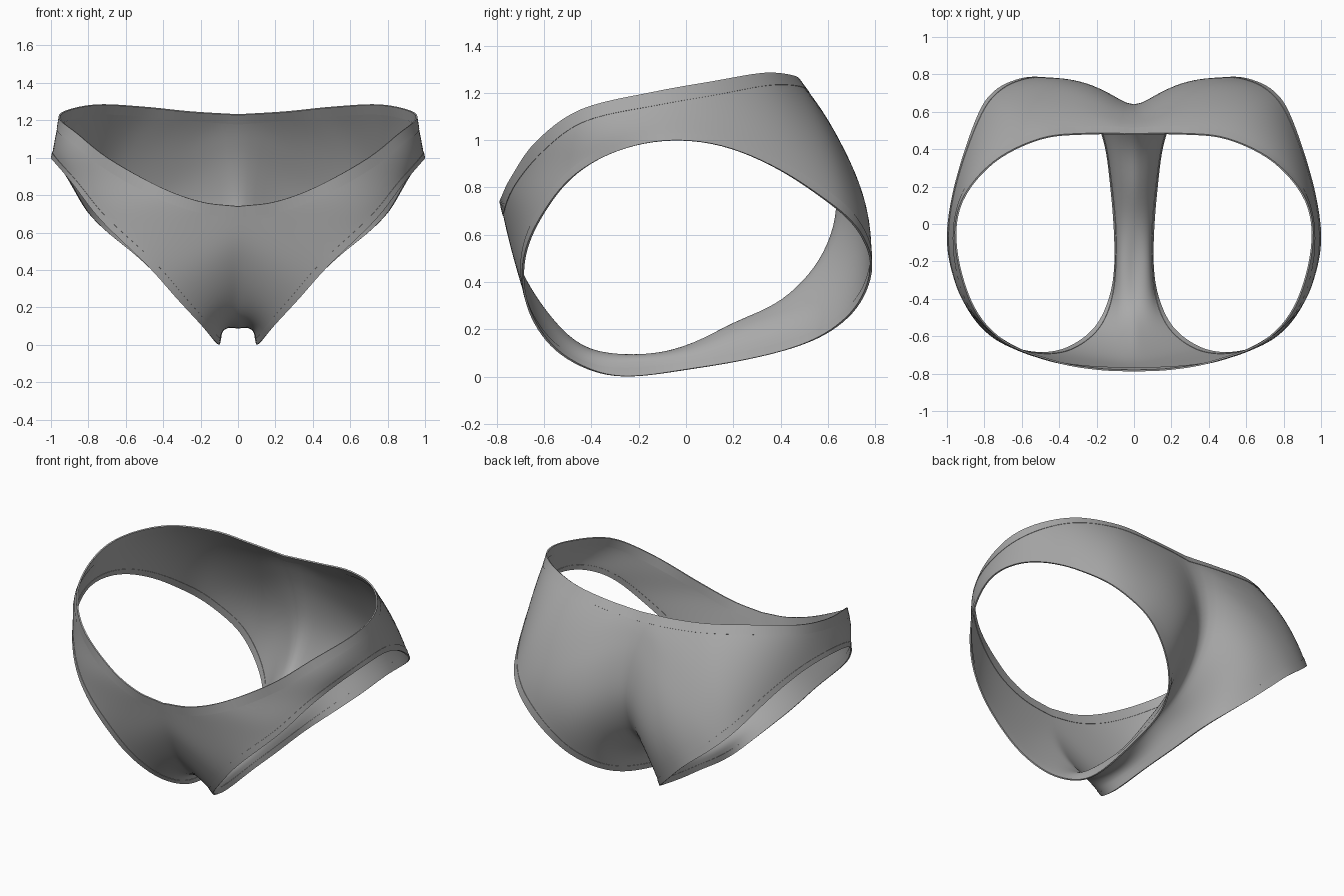
import bpy, bmesh, math
from mathutils import Vector
from mathutils.bvhtree import BVHTree

if "Cube" in bpy.data.objects:
    bpy.data.objects.remove(bpy.data.objects["Cube"])

# Stations run once round the right half: side, front waist, crotch, back, side.
# Outer loop: waist edge, then the centre line, then the waist edge again
OUTER = [(.95, -.13, 1.205), (.86, -.44, 1.13), (.69, -.63, .995), (.42, -.735, .845),
         (.2, -.775, .765), (0, -.785, .74), (0, -.728, .52), (0, -.605, .3),
         (0, -.44, .13), (0, -.22, .085), (0, 0, .13), (0, .2, .23), (0, .4, .33),
         (0, .55, .5), (0, .617, .72), (0, .58, .98), (0, .48, 1.23),
         (.25, .482, 1.245), (.5, .455, 1.27), (.75, .33, 1.283), (.92, .12, 1.25)]
# Middle of the cloth, which gives the fullness
MIDDLE = [(.98, -.12, 1.1), (.925, -.4, 1.04), (.79, -.56, .92), (.61, -.685, .77),
          (.42, -.73, .66), (.24, -.738, .57), (.18, -.7, .4), (.11, -.59, .22),
          (.08, -.43, .1), (.075, -.22, .08), (.07, 0, .1), (.085, .22, .18),
          (.115, .45, .25), (.155, .645, .4), (.24, .752, .58), (.325, .745, .78),
          (.43, .688, .92), (.56, .632, 1.0), (.69, .56, 1.04), (.84, .38, 1.1),
          (.95, .14, 1.12)]
# Leg opening
LEG = [(1.0, -.1, 1.0), (.95, -.32, .945), (.865, -.49, .84), (.755, -.605, .69),
       (.61, -.675, .545), (.46, -.69, .4), (.33, -.652, .25), (.2, -.55, .11),
       (.125, -.385, .02), (.1, -.22, 0), (.105, 0, .03), (.125, .22, .065),
       (.157, .45, .12), (.24, .615, .195), (.37, .735, .31), (.53, .788, .465),
       (.68, .75, .585), (.765, .69, .665), (.825, .6, .74), (.9, .4, .875),
       (.97, .15, .98)]
N, SUB, ROWS = len(OUTER), 6, 14
FRONT, BACK = 5, 16          # stations where the waist meets the centre line
LEG_HEM, WAIST_HEM = 0.045, 0.06

cloth = bpy.data.materials.new("grey cloth")
cloth.diffuse_color = (0.4, 0.4, 0.4, 1)
cloth.use_nodes = True
cloth.node_tree.nodes["Principled BSDF"].inputs["Base Color"].default_value = cloth.diffuse_color


def loop(points, corners=()):
    """Closed smooth curve through the points, broken at the corners."""
    p = [Vector(c) for c in points]
    out = []
    for i in range(N):
        a, b = p[i], p[(i + 1) % N]
        before = 2 * a - b if i in corners else p[i - 1]
        after = 2 * b - a if (i + 1) % N in corners else p[(i + 2) % N]
        for s in range(SUB):
            t = s / SUB
            out.append(0.5 * (2 * a + (b - before) * t
                              + (2 * before - 5 * a + 4 * b - after) * t * t
                              + (3 * a - before - 3 * b + after) * t ** 3))
    return out


def relax(line, times):
    """Even out small waves in a closed line."""
    for _ in range(times):
        line = [p * 0.5 + (line[i - 1] + line[(i + 1) % len(line)]) * 0.25
                for i, p in enumerate(line)]
    return line


def finish(name, bm, thickness):
    bmesh.ops.recalc_face_normals(bm, faces=bm.faces)
    mesh = bpy.data.meshes.new(name)
    bm.to_mesh(mesh)
    bm.free()
    mesh.materials.append(cloth)
    ob = bpy.data.objects.new(name, mesh)
    bpy.context.collection.objects.link(ob)
    mod = ob.modifiers.new("thickness", 'SOLIDIFY')
    mod.thickness, mod.offset = thickness, 0
    # Apply the thickness first so its rim stays crisp when shaded
    bpy.context.view_layer.objects.active = ob
    ob.select_set(True)
    bpy.ops.object.modifier_apply(modifier=mod.name)
    bpy.ops.object.shade_smooth_by_angle(angle=math.radians(40))
    ob.select_set(False)


def strip(name, edge, inner, closed):
    """Thin hem between two matching lines, on both sides."""
    bm = bmesh.new()
    for sx in (1, -1):
        rows = [[bm.verts.new((v.x * sx, v.y, v.z)) for v in line] for line in (edge, inner)]
        n = len(edge)
        for i in range(n if closed else n - 1):
            j = (i + 1) % n
            bm.faces.new((rows[0][i], rows[0][j], rows[1][j], rows[1][i]))
    bmesh.ops.remove_doubles(bm, verts=bm.verts, dist=0.0005)
    finish(name, bm, 0.009)


outer, middle, leg = loop(OUTER, (FRONT, BACK)), relax(loop(MIDDLE), 6), relax(loop(LEG), 6)
count = N * SUB

# Cloth: both halves lofted from the outer loop to the leg opening
bm = bmesh.new()
for sx in (1, -1):
    grid = []
    for o, m, l in zip(outer, middle, leg):
        hem = 1 - min(0.3, LEG_HEM / max((l - m).length * 2, 0.01))
        us = [hem * k / (ROWS - 1) for k in range(ROWS)] + [1]
        col = []
        for u in us:
            p = o * (2 * (u - .5) * (u - 1)) + m * (4 * u * (1 - u)) + l * (2 * u * (u - .5))
            col.append(bm.verts.new((p.x * sx, p.y, p.z)))
        grid.append(col)
    for i in range(count):
        a, b = grid[i], grid[(i + 1) % count]
        for k in range(ROWS):
            bm.faces.new((a[k], b[k], b[k + 1], a[k + 1]))
    if sx == 1:
        hem_verts = [c[ROWS - 1] for c in grid]
bmesh.ops.remove_doubles(bm, verts=[v for v in bm.verts if abs(v.co.x) < 0.001], dist=0.0008)
inside = [v for v in bm.verts if not v.is_boundary]
for _ in range(5):
    bmesh.ops.smooth_vert(bm, verts=inside, factor=0.5,
                          use_axis_x=True, use_axis_y=True, use_axis_z=True)
leg_inner = [v.co.copy() for v in hem_verts]
surface = BVHTree.FromBMesh(bm)
finish("cloth_body", bm, 0.004)

# Leg hems
strip("leg_hems", leg, leg_inner, True)

# Waist hem: a strip square to the waist edge, laid on the cloth
ids = [i % count for i in range(BACK * SUB, count + FRONT * SUB + 1)]
edge = [outer[i] for i in ids]
inner = []
for k, i in enumerate(ids):
    end = k in (0, len(ids) - 1)
    tangent = Vector((1, 0, 0)) if end else (edge[k + 1] - edge[k - 1]).normalized()
    d = middle[i] - outer[i]
    d = (d - tangent * d.dot(tangent)).normalized()
    p = surface.find_nearest(edge[k] + d * WAIST_HEM)[0]
    inner.append(Vector((0, p.y, p.z)) if end else p)
strip("waist_hem", edge, inner, False)
